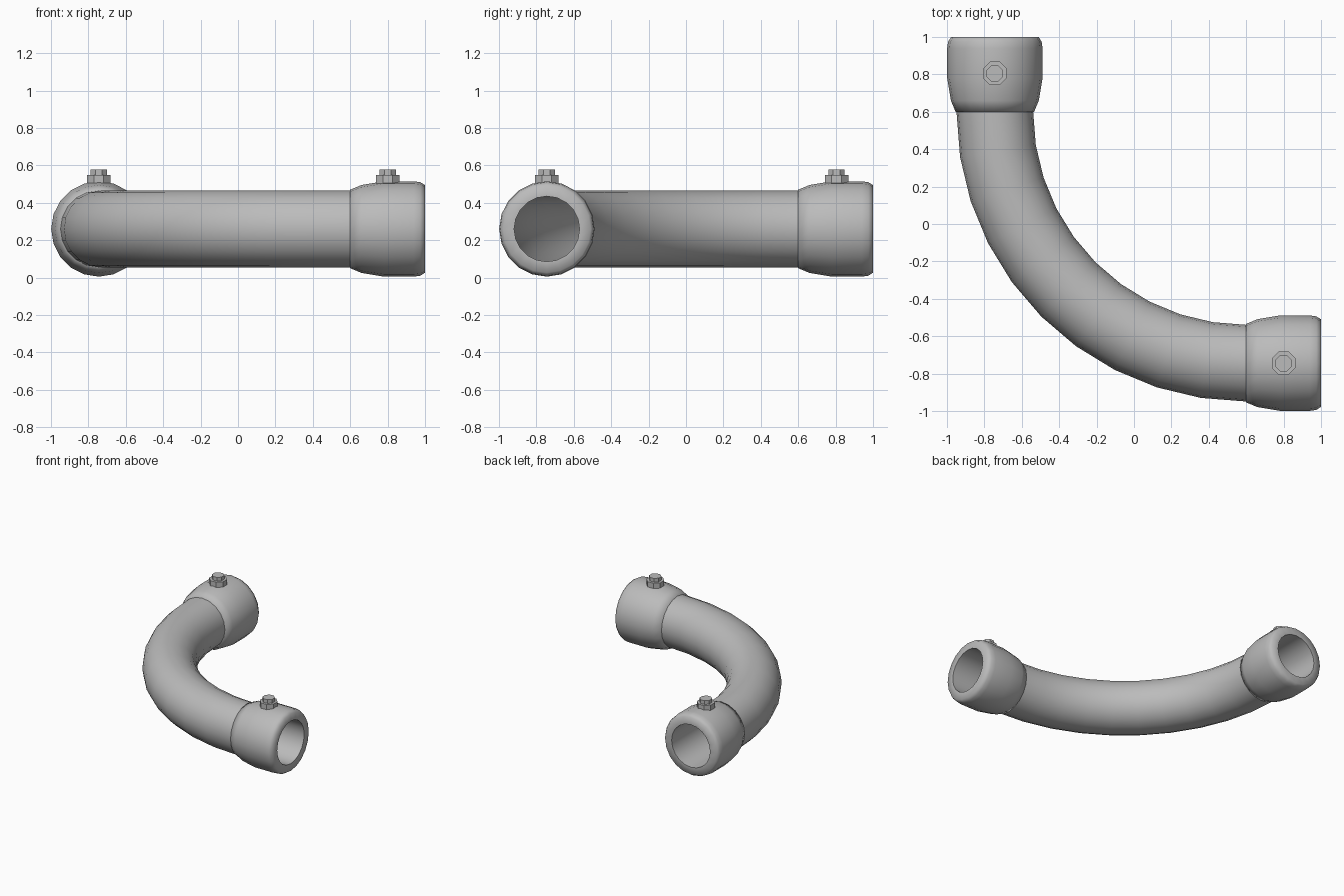
import bpy, bmesh, math
from mathutils import Vector

if "Cube" in bpy.data.objects:
    bpy.data.objects.remove(bpy.data.objects["Cube"])

SIDES = 20
ZC = 0.26            # height of the pipe centre line
C = 0.6              # bend centre in x and y
BEND = 1.344         # bend radius
OFF = C - BEND       # centre line offset of both straight ends

gray = bpy.data.materials.new("light gray metal")
gray.diffuse_color = (0.5, 0.5, 0.5, 1)
gray.use_nodes = True
gray.node_tree.nodes["Principled BSDF"].inputs["Base Color"].default_value = gray.diffuse_color


def finish(name, bm, angle):
    me = bpy.data.meshes.new(name)
    bm.to_mesh(me)
    bm.free()
    me.materials.append(gray)
    ob = bpy.data.objects.new(name, me)
    bpy.context.collection.objects.link(ob)
    bpy.ops.object.select_all(action='DESELECT')
    ob.select_set(True)
    bpy.context.view_layer.objects.active = ob
    bpy.ops.object.shade_smooth_by_angle(angle=math.radians(angle))
    return ob


def loft(name, rings, angle=80, flip=False):
    """Skin a list of rings: (centre x, centre y, sideways direction, radius)."""
    bm = bmesh.new()
    loops = []
    for x, y, side, r in rings:
        loop = []
        for i in range(SIDES):
            a = 2 * math.pi * i / SIDES
            p = Vector((x, y, ZC)) + side * (r * math.cos(a))
            p.z += r * math.sin(a)
            loop.append(bm.verts.new(p))
        loops.append(loop)
    for A, B in zip(loops, loops[1:]):
        for i in range(SIDES):
            j = (i + 1) % SIDES
            f = [A[i], A[j], B[j], B[i]]
            bm.faces.new(f[::-1] if flip else f)
    return finish(name, bm, angle)


def bend(radius):
    """Rings round the quarter bend, from the back end to the right end."""
    out = []
    for k in range(11):
        a = math.pi + k * math.pi / 20
        d = Vector((math.cos(a), math.sin(a), 0))
        out.append((C + BEND * d.x, C + BEND * d.y, d, radius))
    return out


# pipe wall and its hollow inside
loft("bent_pipe", bend(0.205))
loft("pipe_inside", bend(0.175), flip=True)

# socket profile: (distance along the end, radius), out over the rim and back inside
profile = [(0.6, 0.2), (0.6, 0.21), (0.66, 0.235), (0.78, 0.255),
           (0.94, 0.255), (0.975, 0.25), (1.0, 0.234), (1.0, 0.175), (0.6, 0.175)]
right = Vector((0, -1, 0))
back = Vector((-1, 0, 0))
loft("right_socket", [(d, OFF, right, r) for d, r in profile])
loft("back_socket", [(OFF, d, back, r) for d, r in profile], flip=True)


# clamp bolts: octagonal washer and head on top of each socket
def prism(bm, x, y, z0, z1, r):
    lo, hi = [[bm.verts.new((x + r * math.cos((i + .5) * math.pi / 4),
                             y + r * math.sin((i + .5) * math.pi / 4), z))
               for i in range(8)] for z in (z0, z1)]
    for i in range(8):
        j = (i + 1) % 8
        bm.faces.new([lo[i], lo[j], hi[j], hi[i]])
    bm.faces.new(hi)
    bm.faces.new(lo[::-1])


for name, x, y in (("right", 0.8, OFF), ("back", OFF, 0.805)):
    bm = bmesh.new()
    prism(bm, x, y, 0.49, 0.548, 0.068)
    prism(bm, x, y, 0.54, 0.578, 0.047)
    finish(name + "_bolt", bm, 30)
